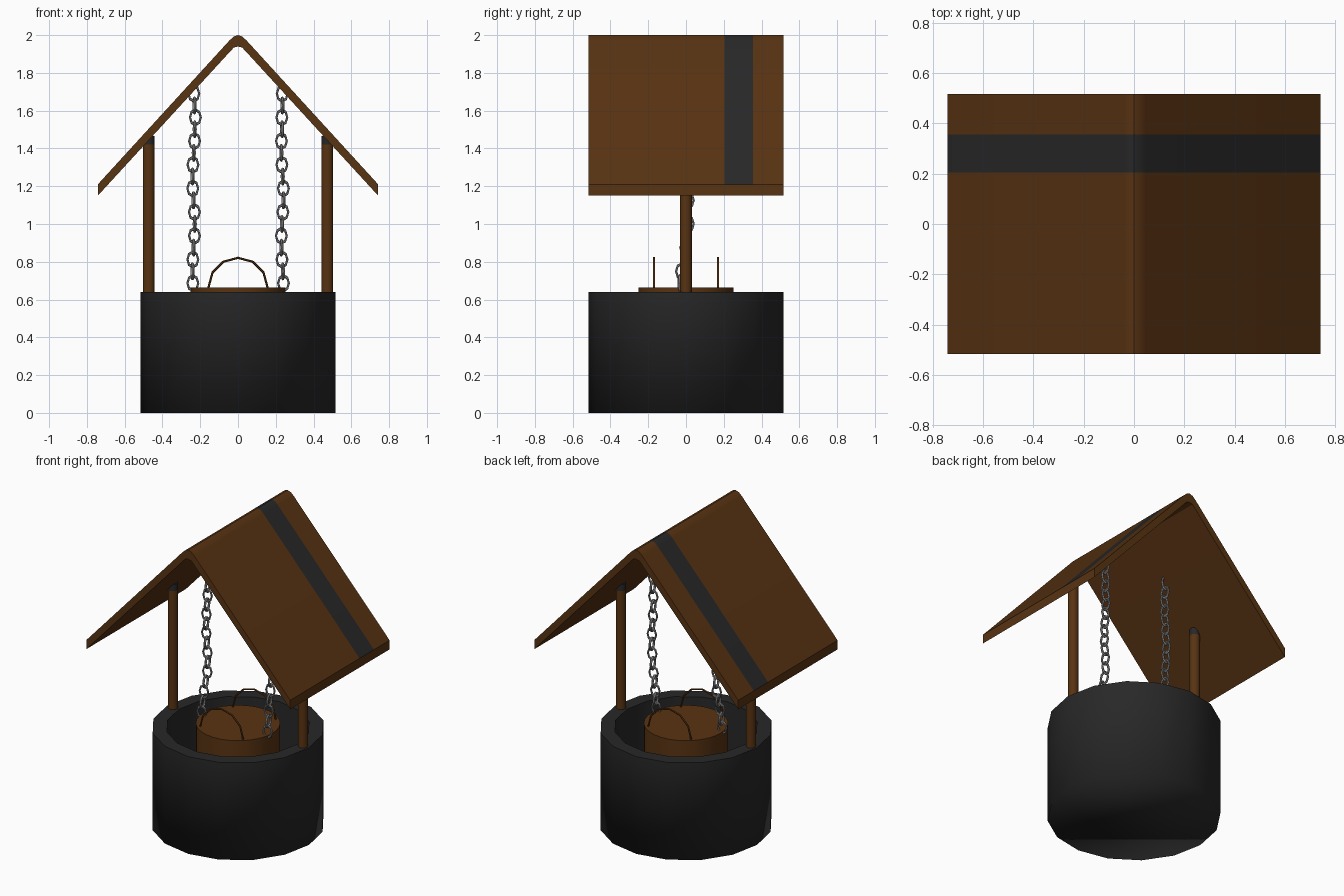
import bpy, bmesh, math
from mathutils import Matrix, Vector

if "Cube" in bpy.data.objects:
    bpy.data.objects.remove(bpy.data.objects["Cube"])


def material(name, rgb):
    m = bpy.data.materials.new(name)
    m.diffuse_color = (*rgb, 1)
    m.use_nodes = True
    m.node_tree.nodes["Principled BSDF"].inputs["Base Color"].default_value = m.diffuse_color
    return m


WOOD = material("brown wood", (0.098, 0.033, 0.006))
DARK = material("charcoal", (0.021, 0.021, 0.021))
STEEL = material("grey steel", (0.26, 0.26, 0.27))


def finish(name, bm, *mats, smooth=None):
    bmesh.ops.recalc_face_normals(bm, faces=bm.faces[:])
    me = bpy.data.meshes.new(name)
    bm.to_mesh(me)
    bm.free()
    ob = bpy.data.objects.new(name, me)
    bpy.context.collection.objects.link(ob)
    for m in mats:
        me.materials.append(m)
    if smooth:
        bpy.ops.object.select_all(action='DESELECT')
        ob.select_set(True)
        bpy.context.view_layer.objects.active = ob
        bpy.ops.object.shade_smooth_by_angle(angle=math.radians(smooth))
    return ob


def cylinder(name, x, r, z0, z1, sides, mat):
    bm = bmesh.new()
    bmesh.ops.create_cone(bm, cap_ends=True, segments=sides, radius1=r, radius2=r,
                          depth=z1 - z0, matrix=Matrix.Translation((x, 0, (z0 + z1) / 2)))
    return finish(name, bm, mat, smooth=40)


def add_ring(bm, mat, major, minor, nu, nv):
    """Torus lying in the local xz plane."""
    rows = []
    for i in range(nu):
        a = math.tau * i / nu
        row = []
        for j in range(nv):
            b = math.tau * j / nv
            r = major + minor * math.cos(b)
            row.append(bm.verts.new(mat @ Vector((r * math.cos(a), minor * math.sin(b), r * math.sin(a)))))
        rows.append(row)
    for i in range(nu):
        for j in range(nv):
            p, q, k = rows[i], rows[(i + 1) % nu], (j + 1) % nv
            bm.faces.new((p[j], q[j], q[k], p[k]))


# Well wall: 16-sided hollow drum, soft at the bottom and crisp at the rim
bm = bmesh.new()
N = 16
rings = []
for r, z in ((0.517, 0), (0.517, 0.64), (0.43, 0.64), (0.43, 0.1)):
    rings.append([bm.verts.new((r * math.cos(math.tau * i / N), r * math.sin(math.tau * i / N), z))
                  for i in range(N)])
for a, b in zip(rings, rings[1:]):
    for i in range(N):
        j = (i + 1) % N
        bm.faces.new((a[i], a[j], b[j], b[i]))
bm.faces.new(rings[0])
bm.faces.new(rings[-1])
for f in bm.faces:
    f.smooth = True
for e in bm.edges:
    z0, z1 = (v.co.z for v in e.verts)
    if abs(z0 - z1) < 1e-4 and z0 > 0.05:
        e.smooth = False
finish("well_wall", bm, DARK)

# Bucket with two hoop handles
cylinder("bucket", 0, 0.252, 0.3, 0.665, 32, WOOD)
bm = bmesh.new()
for y in (-0.17, 0.17):
    add_ring(bm, Matrix.Translation((0, y, 0.665)), 0.156, 0.006, 12, 6)
finish("bucket_handles", bm, WOOD, smooth=60)

# Posts with dark tops, and chains on both sides
for s, side in ((-1, "left"), (1, "right")):
    cylinder(side + "_post", s * 0.473, 0.031, 0.6, 1.42, 16, WOOD)
    cylinder(side + "_post_cap", s * 0.473, 0.031, 1.42, 1.465, 16, DARK)
    bm = bmesh.new()
    for i in range(17):
        z = 1.69 - i * 0.0627
        x = s * 0.235 + 0.006 * math.sin(i * 0.8 + s) - (0.006 if i < 3 else 0) * s
        y = 0.012 if z > 0.95 else 0.012 - 0.18 * (0.95 - z)
        turn = math.radians(8 if i % 2 == 0 else 98)
        m = (Matrix.Translation((x, y, z)) @ Matrix.Rotation(turn, 4, 'Z')
             @ Matrix.Diagonal((0.8, 1, 1.1, 1)))
        add_ring(bm, m, 0.036, 0.0075, 8, 6)
    finish(side + "_chain", bm, STEEL, smooth=40)

# Roof: bent board extruded along y, with a dark stripe on its upper faces
half = [(0.742, 1.15), (0.742, 1.21), (0.045, 1.972), (0.022, 1.993)]
under = [(0.022, 1.934), (0.04, 1.915)]
profile = (half + [(0, 2.0)] + [(-x, z) for x, z in reversed(half)]
           + [(-x, z) for x, z in reversed(under)] + [(0, 1.94)] + under)
bm = bmesh.new()
rows = [[bm.verts.new((x, y, z)) for x, z in profile] for y in (-0.517, 0.205, 0.355, 0.517)]
n = len(profile)
for a, b in zip(rows, rows[1:]):
    for i in range(n):
        j = (i + 1) % n
        bm.faces.new((a[i], a[j], b[j], b[i]))
bm.faces.new(rows[0])
bm.faces.new(rows[-1])
bmesh.ops.recalc_face_normals(bm, faces=bm.faces[:])
for f in bm.faces:
    if f.normal.z > 0.1 and 0.21 < f.calc_center_median().y < 0.35:
        f.material_index = 1
finish("roof", bm, WOOD, DARK, smooth=30)
